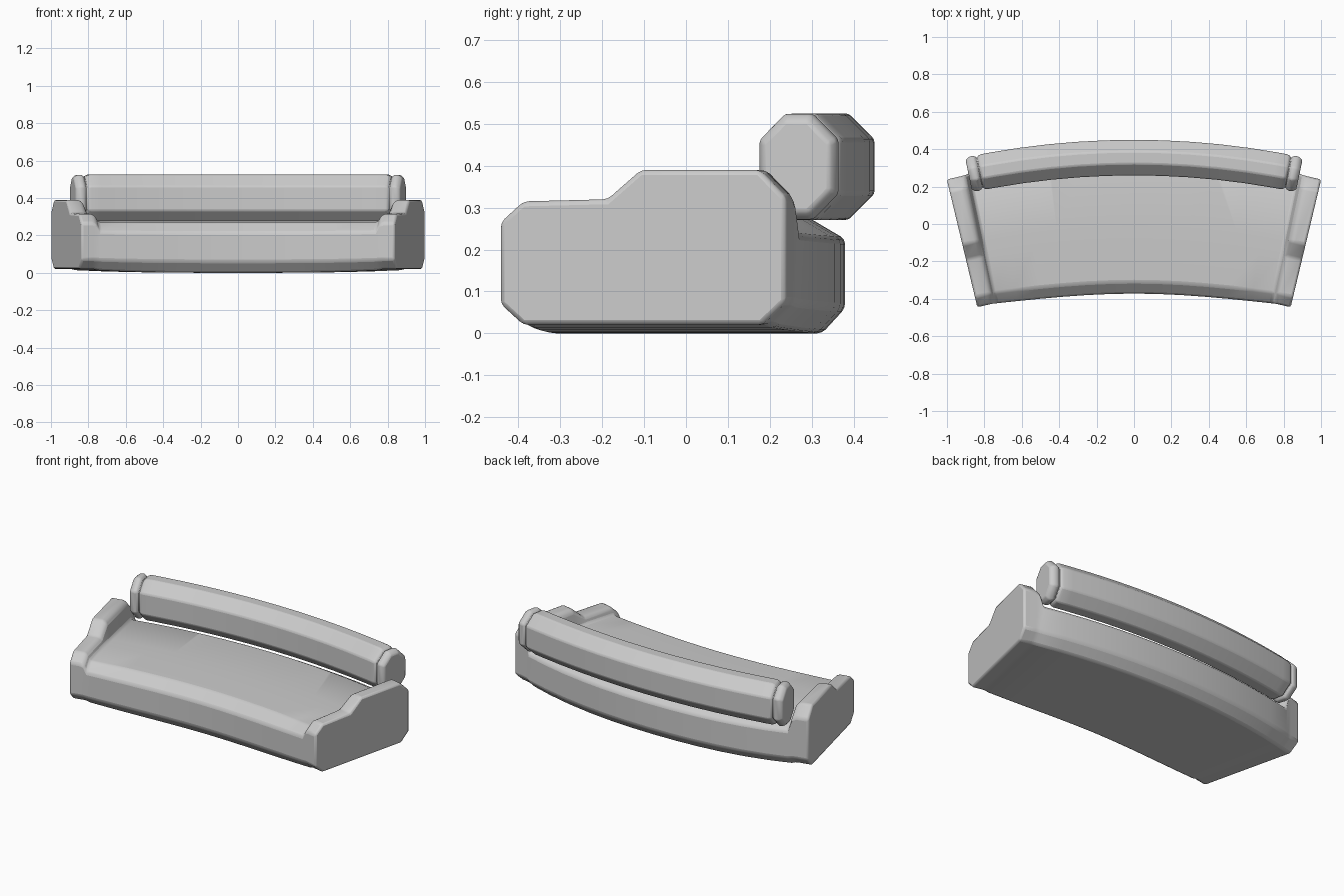
import bpy, bmesh, math

if "Cube" in bpy.data.objects:
    bpy.data.objects.remove(bpy.data.objects["Cube"])

RADIUS = 3.95  # everything is swept around the point (0, -RADIUS)


def loft(name, stations, bevel):
    """stations: list of (angle in degrees, [(depth, height), ...])"""
    bm = bmesh.new()
    rings = []
    for deg, profile in stations:
        a = math.radians(deg)
        rings.append([bm.verts.new(((RADIUS + v) * math.sin(a),
                                    (RADIUS + v) * math.cos(a) - RADIUS, z))
                      for v, z in profile])
    n = len(rings[0])
    for r0, r1 in zip(rings, rings[1:]):
        for i in range(n):
            j = (i + 1) % n
            bm.faces.new((r0[i], r0[j], r1[j], r1[i]))
    bm.faces.new(rings[0])
    bm.faces.new(rings[-1])
    bmesh.ops.recalc_face_normals(bm, faces=bm.faces)
    me = bpy.data.meshes.new(name)
    bm.to_mesh(me)
    bm.free()
    ob = bpy.data.objects.new(name, me)
    bpy.context.collection.objects.link(ob)
    mod = ob.modifiers.new("soft_edges", 'BEVEL')
    mod.width = bevel
    mod.segments = 2
    mod.limit_method = 'ANGLE'
    mod.angle_limit = math.radians(30)
    bpy.ops.object.select_all(action='DESELECT')
    bpy.context.view_layer.objects.active = ob
    ob.select_set(True)
    bpy.ops.object.shade_smooth_by_angle(angle=math.radians(40))
    return ob


def mirrored(half):
    """Add the stations of the other side."""
    return [(-d, p) for d, p in reversed(half) if d > 0] + half


def mix(p, q, f):
    return [(a + (c - a) * f, b + (d - b) * f) for (a, b), (c, d) in zip(p, q)]


# Matching cross-sections of the arm and the seat
arm = [(-.29, .02), (-.346, .07), (-.346, .265), (-.29, .315), (-.084, .32),
       (-.002, .39), (.291, .39), (.356, .325), (.356, .075), (.297, .02)]
seat = [(-.32, 0), (-.372, .06), (-.372, .215), (-.31, .272), (-.1, .28),
        (0, .28), (.29, .278), (.38, .225), (.38, .06), (.325, 0)]
seat_end = [(-.295, .014), (-.348, .068), (-.348, .22), (-.29, .272), (-.09, .28),
            (0, .28), (.285, .278), (.362, .235), (.362, .07), (.305, .014)]

# Seat with both arms in one body
half = [(t, mix(seat, seat_end, (t / 11.8) ** 3)) for t in (0, 2, 4, 6, 8, 10, 11.8)]
half += [(12.1, mix(seat_end, arm, .85)), (12.45, arm), (13.44, arm)]
loft("seat_and_arms", mirrored(half), .012)


# Back roll with a pinched neck and a rounded cap at each end
def octagon(s):
    w, h, c = .095, .127, .062
    pts = [(-w, -h + c), (-w + c, -h), (w - c, -h), (w, -h + c),
           (w, h - c), (w - c, h), (-w + c, h), (-w, h - c)]
    return [(.355 + x * s, .398 + z * s) for x, z in pts]


half = [(t, octagon(1)) for t in (0, 2, 4, 6, 8, 10, 10.7)]
half += [(10.95, octagon(.95)), (11.05, octagon(.82)), (11.15, octagon(.95)),
         (11.35, octagon(1)), (11.6, octagon(.98)), (11.85, octagon(.85))]
loft("back_roll", mirrored(half), .01)
